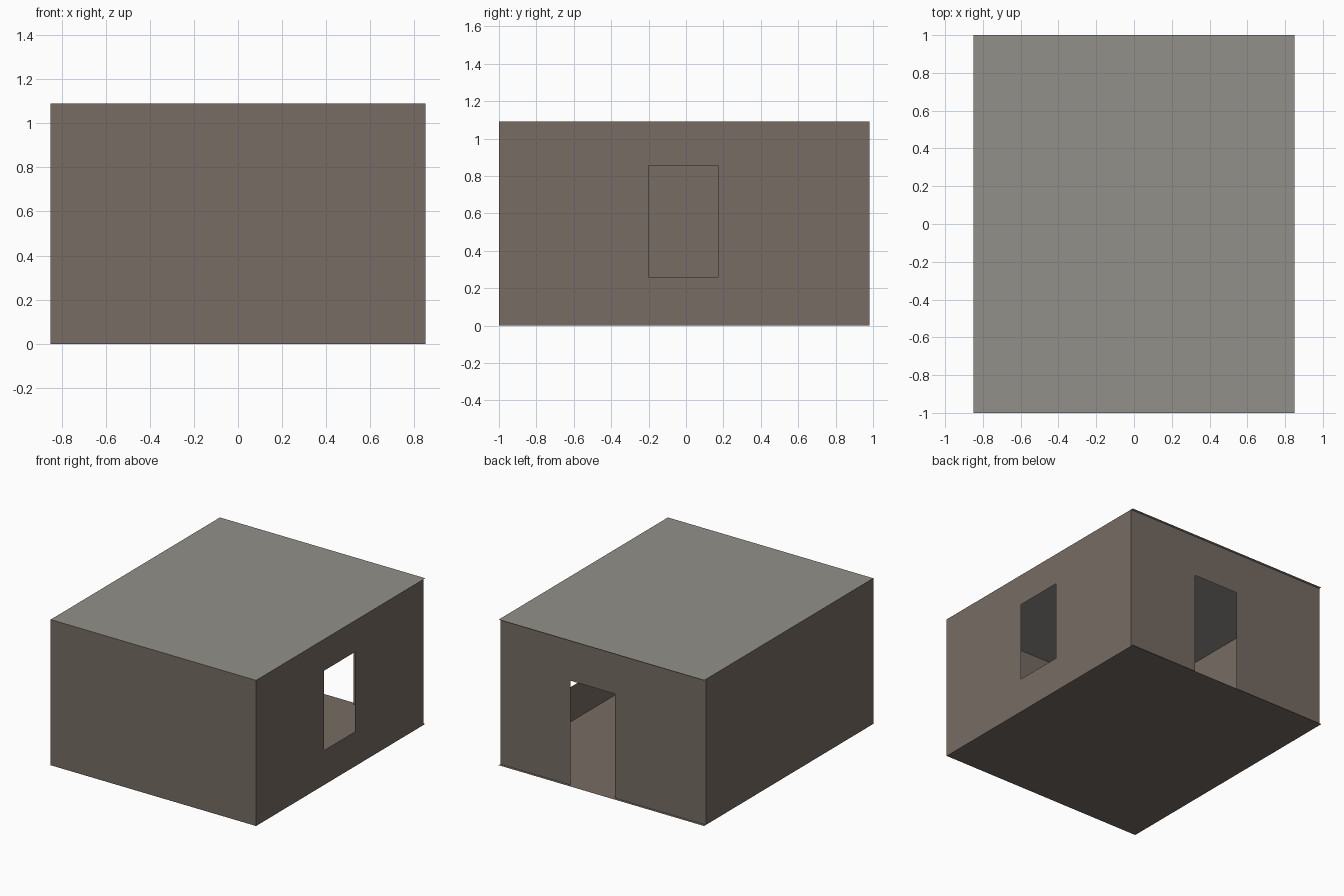
import bpy
from mathutils import Vector

if "Cube" in bpy.data.objects:
    bpy.data.objects.remove(bpy.data.objects["Cube"])

W, Y0, Y1, H = 0.85, -1.0, 0.98, 1.09   # half width, front wall, back wall, height
EDGE = 1.0                              # floor and roof reach slightly past the back wall


def material(name, rgb):
    m = bpy.data.materials.new(name)
    m.diffuse_color = (*rgb, 1)
    m.use_nodes = True
    m.node_tree.nodes["Principled BSDF"].inputs["Base Color"].default_value = m.diffuse_color
    return m


brown = material("brown wall", (0.18, 0.15, 0.125))
grey = material("grey roof", (0.29, 0.28, 0.255))


def panel(name, origin, u_dir, v_dir, us, vs, mat, hole=None):
    """Thin sheet split along us and vs; the hole cell (column, row) is left out.
    The face normal is u_dir x v_dir."""
    o, u, v = Vector(origin), Vector(u_dir), Vector(v_dir)
    verts = [o + u * a + v * b for b in vs for a in us]
    n = len(us)
    faces = [(r * n + c, r * n + c + 1, (r + 1) * n + c + 1, (r + 1) * n + c)
             for r in range(len(vs) - 1) for c in range(n - 1) if (c, r) != hole]
    mesh = bpy.data.meshes.new(name)
    mesh.from_pydata(verts, [], faces)
    mesh.materials.append(mat)
    obj = bpy.data.objects.new(name, mesh)
    bpy.context.collection.objects.link(obj)
    return obj


X, Y, Z = (1, 0, 0), (0, 1, 0), (0, 0, 1)
NX, NY = (-1, 0, 0), (0, -1, 0)

# Plain walls
panel("front_wall", (0, Y0, 0), X, Z, [-W, W], [0, H], brown)
panel("left_wall", (-W, 0, 0), NY, Z, [-Y1, -Y0], [0, H], brown)

# Right wall with the window opening
panel("right_wall", (W, 0, 0), Y, Z, [Y0, -0.2, 0.172, Y1], [0, 0.26, 0.855, H],
      brown, hole=(1, 1))

# Back wall with the doorway down to the floor
panel("back_wall", (0, Y1, 0), NX, Z, [-W, -0.27, 0.10, W], [0, 0.78, H],
      brown, hole=(1, 0))

# Floor and flat roof
panel("floor", (0, 0, 0), NX, Y, [-W, W], [-EDGE, EDGE], brown)
panel("roof", (0, 0, H), X, Y, [-W, W], [-EDGE, EDGE], grey)
